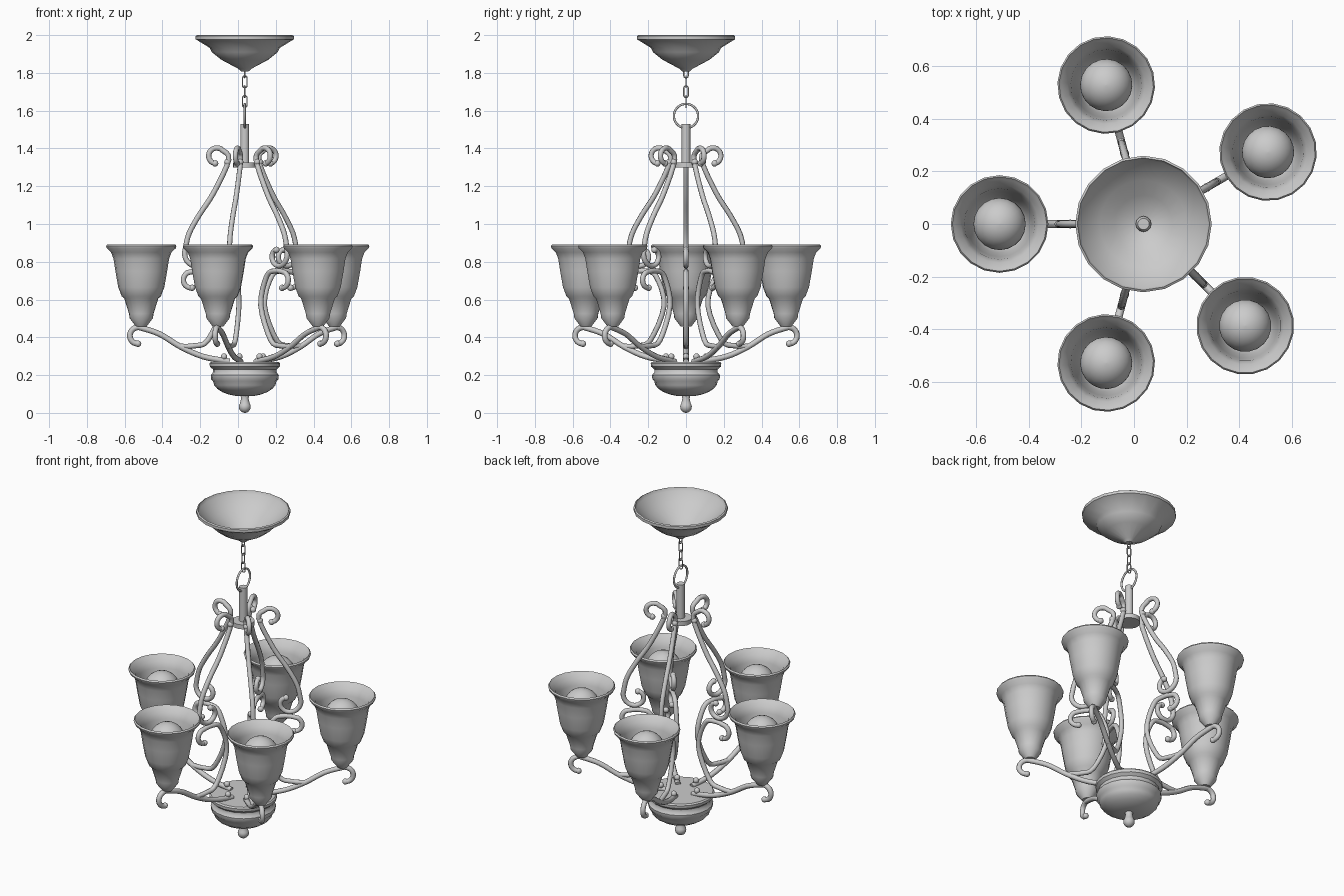
import bpy, math
from mathutils import Vector

if "Cube" in bpy.data.objects:
    bpy.data.objects.remove(bpy.data.objects["Cube"])

AX, R = 0.036, 0.548                 # central axis x, distance of lamps from it
ANGLES = [180, 105, 30, -45, -105]


def mesh_object(name, verts, faces, angle=40):
    me = bpy.data.meshes.new(name)
    me.from_pydata(verts, [], faces)
    ob = bpy.data.objects.new(name, me)
    bpy.context.collection.objects.link(ob)
    bpy.ops.object.select_all(action='DESELECT')
    ob.select_set(True)
    bpy.context.view_layer.objects.active = ob
    bpy.ops.object.mode_set(mode='EDIT')
    bpy.ops.mesh.select_all(action='SELECT')
    bpy.ops.mesh.normals_make_consistent(inside=False)
    bpy.ops.object.mode_set(mode='OBJECT')
    bpy.ops.object.shade_smooth_by_angle(angle=math.radians(angle))
    return ob


def circle(n):
    return [(math.cos(2 * math.pi * i / n), math.sin(2 * math.pi * i / n)) for i in range(n)]


def lathe(name, profile, n=20, x=AX):
    """Revolve (radius, z) points; open ends are capped with a flat face."""
    verts = [(r * c, r * s, z) for r, z in profile for c, s in circle(n)]
    m = len(profile)
    faces = [(i * n + k, i * n + (k + 1) % n, (i + 1) * n + (k + 1) % n, (i + 1) * n + k)
             for i in range(m - 1) for k in range(n)]
    faces += [tuple(range(n)), tuple(range((m - 1) * n, m * n))]
    ob = mesh_object(name, verts, faces)
    ob.location.x = x
    return ob


def arc(cx, cz, r0, r1, a0, a1, n=9):
    """Spiral of (x, z) points; the radius runs from r0 to r1."""
    pts = []
    for i in range(n):
        t = i / (n - 1)
        a, r = math.radians(a0 + (a1 - a0) * t), r0 + (r1 - r0) * t
        pts.append((cx + r * math.cos(a), cz + r * math.sin(a)))
    return pts


def smooth(pts, steps=4):
    """Catmull-Rom curve through the points."""
    p = [Vector(q) for q in pts]
    p = [2 * p[0] - p[1]] + p + [2 * p[-1] - p[-2]]
    out = []
    for a, b, c, d in zip(p, p[1:], p[2:], p[3:]):
        for s in range(steps):
            t = s / steps
            out.append(0.5 * (2 * b + (c - a) * t + (2 * a - 5 * b + 4 * c - d) * t * t
                              + (3 * b - a - 3 * c + d) * t ** 3))
    return out + [p[-2]]


def tube(name, path, rad, closed=False, n=8):
    """Round tube along a planar path of (radial, z) points."""
    path = [Vector(p) for p in path]
    verts, m = [], len(path)
    for i, p in enumerate(path):
        a = path[i - 1] if i or closed else p
        b = path[(i + 1) % m] if i < m - 1 or closed else p
        t = (b - a).normalized()
        verts += [(p.x - t.y * rad * c, rad * s, p.y + t.x * rad * c) for c, s in circle(n)]
    faces = [(i * n + k, i * n + (k + 1) % n, (i + 1) % m * n + (k + 1) % n, (i + 1) % m * n + k)
             for i in range(m if closed else m - 1) for k in range(n)]
    if not closed:
        faces += [tuple(range(n)), tuple(range((m - 1) * n, m * n))]
    ob = mesh_object(name, verts, faces, 50)
    ob.location.x = AX
    return ob


# Ceiling canopy: open dish with a stepped lower bowl
lathe("ceiling_canopy", [
    (0.03, 1.835), (0.11, 1.88), (0.167, 1.925), (0.245, 1.98), (0.252, 2.0), (0.26, 1.995),
    (0.26, 1.978), (0.185, 1.932), (0.175, 1.91), (0.125, 1.87), (0.035, 1.822), (0.02, 1.808)])
lathe("canopy_nut", [(0.022, 1.86), (0.03, 1.845), (0.03, 1.83)], 12)

# Chain links and hanging ring
for i in range(4):
    z = 1.805 - 0.052 * i
    path = arc(0, z + 0.019, 0.012, 0.012, 0, 180, 7) + arc(0, z - 0.019, 0.012, 0.012, 180, 360, 7)
    link = tube("chain_link", path, 0.0035, True, 6)
    link.rotation_euler.z = 0 if i % 2 else math.pi / 2
ring = tube("hanging_ring", arc(0, 1.572, 0.064, 0.064, 0, 350, 36), 0.006, True)
ring.rotation_euler.z = math.pi / 2

# Upper column with hub disc
lathe("upper_column", [(0.023, 1.53), (0.023, 1.325), (0.062, 1.325), (0.062, 1.298)])

# Lower bowl and finial
lathe("lower_bowl", [
    (0.18, 0.27), (0.187, 0.262), (0.185, 0.245), (0.168, 0.23), (0.168, 0.215), (0.18, 0.2),
    (0.178, 0.178)] + [(0.168 * math.cos(math.radians(a)), 0.168 - 0.082 * math.sin(math.radians(a)))
                       for a in range(0, 90, 15)])
lathe("finial", [(0.022, 0.09), (0.02, 0.075)] + arc(0, 0.033, 0.031, 0.033, 35, -85, 8), 14)

# Lower arm, C scroll and upper strap of one radial arm
lower = [(0.08, 0.272), (0.22, 0.298), (0.34, 0.35), (0.45, 0.417)] \
    + arc(0.565, 0.408, 0.045, 0.042, 110, -90)
scroll = [(0.35, 0.352), (0.27, 0.355), (0.195, 0.385), (0.12, 0.57), (0.165, 0.725), (0.23, 0.752)] \
    + arc(0.283, 0.703, 0.043, 0.041, 75, -95)
strap = arc(0.15, 1.36, 0.04, 0.043, -80, 130) \
    + [(0.085, 1.34), (0.165, 1.165), (0.24, 1.05), (0.295, 0.95)] \
    + arc(0.247, 0.835, 0.075, 0.03, 25, -250, 12)
parts = [tube("lower_arm", smooth(lower), 0.015), tube("c_scroll", smooth(scroll), 0.014),
         tube("upper_strap", smooth(strap), 0.014)]
for ob in parts:
    ob.location.x = 0

# Small balls on the hubs and at the scroll ends
for r, z in [(0.11, 0.298), (0.092, 1.328), lower[-1], scroll[-1], strap[0], strap[-1]]:
    parts.append(lathe("end_ball", arc(0, z, 0.017, 0.017, 85, -85), 12, r))

# Glass shade: outer wall, rolled rim, inner wall as an offset of the outer
outer = [(0.028, 0.457), (0.062, 0.502), (0.065, 0.525), (0.09, 0.605), (0.104, 0.618),
         (0.122, 0.665), (0.137, 0.75), (0.147, 0.815), (0.16, 0.85), (0.183, 0.872)]
inner = [(r - 0.012, z + 0.01) for r, z in reversed(outer[2:])]
parts.append(lathe("lamp_shade", outer + [(0.186, 0.883), (0.18, 0.892)] + inner, 20, R))
parts.append(lathe("bulb", [(0.035, 0.53), (0.04, 0.62)] + arc(0, 0.765, 0.1, 0.1, -60, 89, 12),
                   20, R))

# Repeat the arm around the axis
for part in parts:
    dist = part.location.x
    for i, deg in enumerate(ANGLES):
        a = math.radians(deg)
        ob = part
        if i:
            ob = part.copy()
            bpy.context.collection.objects.link(ob)
        ob.location = (AX + dist * math.cos(a), dist * math.sin(a), 0)
        ob.rotation_euler.z = a
